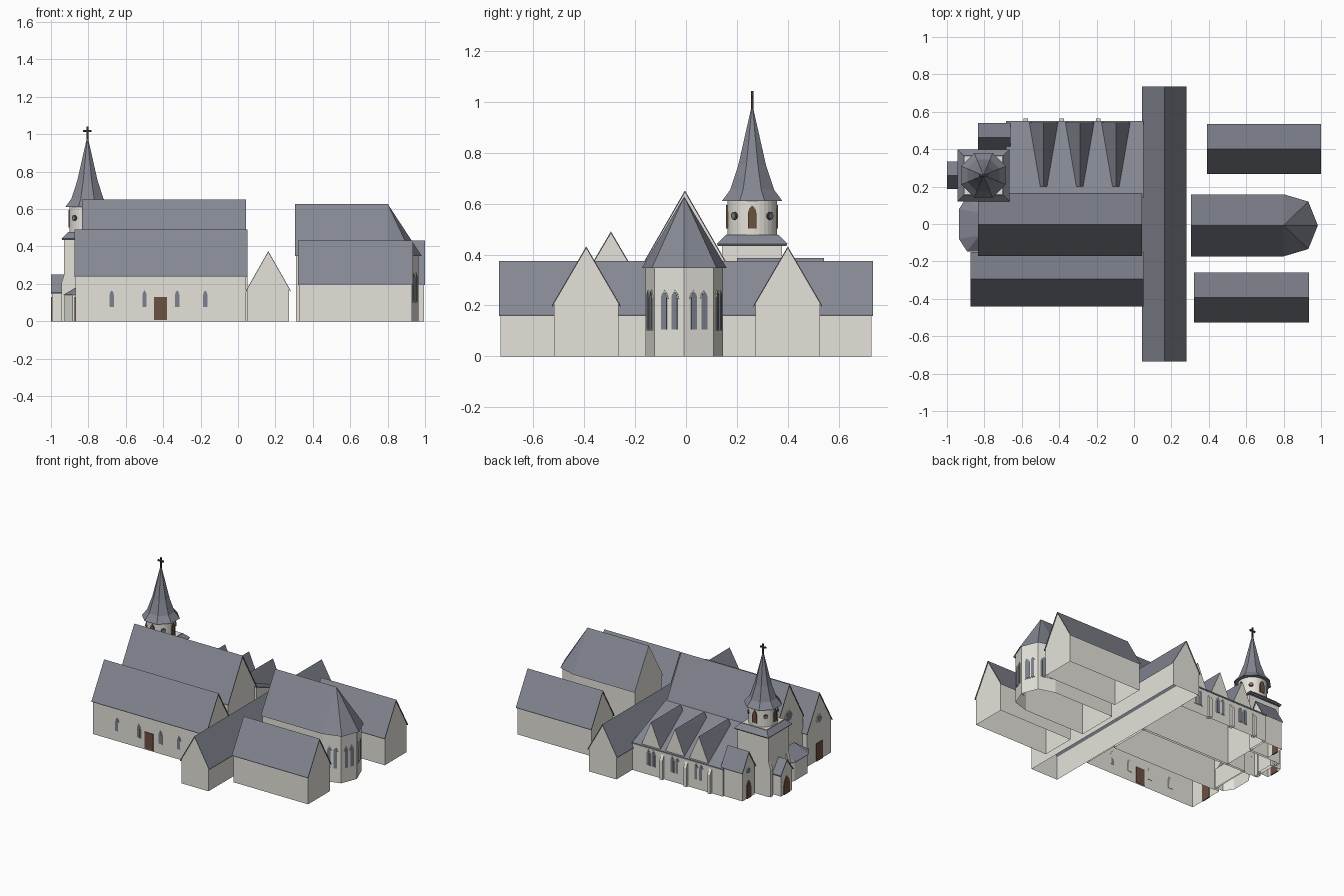
import bpy, bmesh
from math import pi, cos, sin, atan2, hypot
from mathutils import Matrix, Vector

if "Cube" in bpy.data.objects:
    bpy.data.objects.remove(bpy.data.objects["Cube"])


def material(name, rgb):
    m = bpy.data.materials.new(name)
    m.use_nodes = True
    m.diffuse_color = (*rgb, 1)
    m.node_tree.nodes["Principled BSDF"].inputs["Base Color"].default_value = (*rgb, 1)
    return m


WALL = material("pale plaster", (0.78, 0.765, 0.70))
SLATE = material("blue grey slate", (0.23, 0.24, 0.285))
GLASS = material("grey glass", (0.20, 0.22, 0.27))
WOOD = material("brown wood", (0.15, 0.08, 0.053))
IRON = material("dark iron", (0.05, 0.032, 0.025))


def finish(bm, name, mats, drop=None):
    """Make the object; faces for which drop(normal) holds are left open."""
    bmesh.ops.recalc_face_normals(bm, faces=bm.faces)
    if drop:
        bmesh.ops.delete(bm, geom=[f for f in bm.faces if drop(f.normal)], context="FACES")
    me = bpy.data.meshes.new(name)
    bm.to_mesh(me)
    bm.free()
    for m in mats:
        me.materials.append(m)
    ob = bpy.data.objects.new(name, me)
    bpy.context.collection.objects.link(ob)
    return ob


OPEN = lambda n: abs(n.z) > 0.2       # walls only: no floor, no ceiling
UNDERSIDE = lambda n: n.z < -0.9


def extrude(name, pts, place, a, b, mat, drop=None):
    """Closed 2D profile swept from a to b; place(u, v, w) gives the 3D point."""
    bm = bmesh.new()
    f = bm.faces.new([bm.verts.new(place(u, v, a)) for u, v in pts])
    geo = bmesh.ops.extrude_face_region(bm, geom=[f])["geom"]
    move = Vector(place(0, 0, b)) - Vector(place(0, 0, a))
    bmesh.ops.translate(bm, vec=move, verts=[g for g in geo if isinstance(g, bmesh.types.BMVert)])
    return finish(bm, name, [mat], drop)


ALONG_X = lambda u, v, w: (w, u, v)
ALONG_Y = lambda u, v, w: (u, w, v)
ALONG_Z = lambda u, v, w: (u, v, w)


def box(name, x0, x1, y0, y1, z0, z1, mat, drop=None):
    return extrude(name, [(x0, y0), (x1, y0), (x1, y1), (x0, y1)], ALONG_Z, z0, z1, mat, drop)


def hull(name, pts, gable_dir=None):
    """Slate roof open below; the upright gable facing gable_dir is plastered."""
    bm = bmesh.new()
    vs = [bm.verts.new(p) for p in pts]
    bmesh.ops.convex_hull(bm, input=vs)
    bmesh.ops.recalc_face_normals(bm, faces=bm.faces)
    for f in bm.faces:
        if gable_dir and f.normal.dot(Vector(gable_dir)) > 0.95:
            f.material_index = 1
    return finish(bm, name, [SLATE, WALL], UNDERSIDE)


def gabled(name, place, c, half, eave, ridge, a, b):
    """Gabled walls under a thin overhanging roof."""
    t, inset = 0.008, 0.008
    rise = (ridge - eave) / half
    extrude(name + "_roof", [(c - half, eave), (c, ridge), (c + half, eave), (c + half, eave - t),
                             (c, ridge - t), (c - half, eave - t)], place, a, b, SLATE)
    h, top = half - inset, eave - t + inset * rise + 0.002
    extrude(name + "_walls", [(c - h, 0), (c - h, top), (c, ridge - t + 0.002), (c + h, top),
                              (c + h, 0)], place, a + 0.006, b - 0.006, WALL, OPEN)


def panel(name, pts, x, y, z, yaw, mat, depth=0.005):
    """Thin plate on a wall whose outward direction is yaw."""
    n, s = (cos(yaw), sin(yaw)), (-sin(yaw), cos(yaw))
    place = lambda u, v, w: (x + s[0] * u + n[0] * w, y + s[1] * u + n[1] * w, z + v)
    return extrude(name, pts, place, -0.003, depth, mat)


def lancet(w, h):
    a = w / 2
    return [(-a, 0), (a, 0), (a, h - w), (a * 0.7, h - w * 0.42), (0, h),
            (-a * 0.7, h - w * 0.42), (-a, h - w)]


def disc(r):
    return [(r * cos(i * pi / 8), r * sin(i * pi / 8)) for i in range(16)]


def window(name, x, y, z, yaw, w, h, mat=GLASS):
    panel(name + "_surround", lancet(w + 0.012, h + 0.01), x, y, z - 0.004, yaw, WALL, 0.003)
    panel(name, lancet(w, h), x, y, z, yaw, mat)


def round_window(name, x, y, z, yaw, r):
    panel(name + "_ring", disc(r), x, y, z, yaw, WALL, 0.003)
    panel(name, disc(r * 0.75), x, y, z, yaw, GLASS)


def frustum(name, x, y, sides, r0, r1, z0, z1, mat):
    """Regular tapered block; radii are measured to the flats."""
    bm = bmesh.new()
    k = 1 / cos(pi / sides)
    bmesh.ops.create_cone(bm, cap_ends=True, segments=sides, radius1=r0 * k, radius2=r1 * k, depth=z1 - z0,
                          matrix=Matrix.Translation((x, y, (z0 + z1) / 2)) @ Matrix.Rotation(pi / sides, 4, "Z"))
    return finish(bm, name, [mat])


# Main gabled blocks
gabled("nave", ALONG_X, -0.004, 0.168, 0.36, 0.652, -0.835, 0.042)
gabled("south_aisle", ALONG_X, -0.295, 0.145, 0.244, 0.491, -0.875, 0.05)
gabled("transept", ALONG_Y, 0.162, 0.118, 0.167, 0.375, -0.735, 0.735)
gabled("south_east_chapel", ALONG_X, -0.392, 0.134, 0.202, 0.432, 0.32, 0.935)
gabled("north_east_chapel", ALONG_X, 0.4, 0.134, 0.202, 0.432, 0.39, 1.0)
gabled("north_west_chapel", ALONG_X, 0.463, 0.077, 0.21, 0.34, -0.835, -0.66)
gabled("west_porch", ALONG_X, 0.26, 0.073, 0.155, 0.25, -1.0, -0.9)

# Chancel with polygonal east end
cy = -0.007
plan = [(0.31, -0.152), (0.8, -0.152), (0.92, -0.116), (0.965, 0),
        (0.92, 0.116), (0.8, 0.152), (0.31, 0.152)]
eaves = [(0.305, -0.166), (0.8, -0.166), (0.932, -0.127), (0.983, 0),
         (0.932, 0.127), (0.8, 0.166), (0.305, 0.166)]
extrude("chancel_walls", [(x, y + cy) for x, y in plan], ALONG_Z, 0, 0.365, WALL, OPEN)
hull("chancel_roof", [(x, y + cy, 0.348) for x, y in eaves] + [(0.305, cy, 0.628), (0.8, cy, 0.628)], (-1, 0, 0))
for i in range(1, 5):
    (x0, y0), (x1, y1) = plan[i], plan[i + 1]
    dx, dy = x1 - x0, y1 - y0
    yaw = atan2(-dx, dy)
    for k in (-0.022, 0.022):
        f = 0.5 + k / hypot(dx, dy)
        window("chancel_window", x0 + dx * f, y0 + dy * f + cy, 0.105, yaw, 0.025, 0.15)

# Low western apse
apse = [(-0.82, -0.138), (-0.885, -0.138), (-0.928, -0.075), (-0.928, 0.075), (-0.885, 0.138), (-0.82, 0.138)]
extrude("west_apse_walls", apse, ALONG_Z, 0, 0.145, WALL, OPEN)
hull("west_apse_roof", [(x - 0.008, y * 1.06, 0.14) for x, y in apse]
     + [(-0.825, -0.06, 0.205), (-0.825, 0.06, 0.205)])

# North aisle with lean-to roof, dormers and buttresses
extrude("north_aisle_walls", [(0.14, 0), (0.545, 0), (0.545, 0.2), (0.14, 0.365)],
        ALONG_X, -0.68, 0.05, WALL, OPEN)
extrude("north_aisle_roof", [(0.552, 0.194), (0.552, 0.204), (0.14, 0.372), (0.14, 0.362)],
        ALONG_X, -0.685, 0.05, SLATE)
for cx in (-0.483, -0.29, -0.097):
    hull("dormer", [(cx - 0.08, 0.542, 0.2), (cx + 0.08, 0.542, 0.2), (cx, 0.542, 0.386),
                    (cx - 0.02, 0.2, 0.343), (cx + 0.02, 0.2, 0.343), (cx, 0.2, 0.386)], (0, 1, 0))
    for k in (-0.02, 0.02):
        window("north_window", cx + k, 0.545, 0.07, pi / 2, 0.022, 0.11)
    bx = cx - 0.095
    extrude("buttress", [(0.53, 0), (0.563, 0), (0.563, 0.14), (0.545, 0.175), (0.53, 0.175)],
            ALONG_X, bx - 0.012, bx + 0.012, WALL, UNDERSIDE)

# Tower: square base, skirt roof, round belfry, flared spire and cross
tx, ty = -0.805, 0.26
box("tower_base", tx - 0.125, tx + 0.125, ty - 0.118, ty + 0.118, 0, 0.445, WALL, OPEN)
frustum("tower_cornice", tx, ty, 4, 0.134, 0.138, 0.434, 0.442, SLATE)
frustum("tower_skirt_roof", tx, ty, 4, 0.139, 0.105, 0.442, 0.476, SLATE)
frustum("tower_top_floor", tx, ty, 4, 0.1, 0.1, 0.46, 0.478, WALL)
frustum("belfry", tx, ty, 32, 0.097, 0.097, 0.475, 0.615, WALL)
profile = [(0.119, 0.61), (0.086, 0.655), (0.054, 0.753), (0.004, 0.975)]
for (r0, z0), (r1, z1) in zip(profile, profile[1:]):
    frustum("spire", tx, ty, 8, r0, r1, z0, z1, SLATE)
for i in range(8):
    a = i * pi / 4
    x, y = tx + 0.097 * cos(a), ty + 0.097 * sin(a)
    if i % 2:
        panel("belfry_round_louvre", disc(0.016), x, y, 0.552, a, WOOD)
        panel("belfry_round_pane", disc(0.01), x, y, 0.552, a, GLASS, 0.007)
    else:
        panel("belfry_louvre", lancet(0.034, 0.092), x, y, 0.502, a, WOOD)
box("cross_post", tx - 0.005, tx + 0.005, ty - 0.005, ty + 0.005, 0.96, 1.042, IRON)
box("cross_arm", tx - 0.023, tx + 0.023, ty - 0.005, ty + 0.005, 1.012, 1.022, IRON)
for s in (-1, 1):
    y = ty + s * 0.1
    extrude("tower_buttress", [(-0.92, 0), (-0.945, 0), (-0.945, 0.2), (-0.93, 0.25), (-0.92, 0.25)],
            ALONG_Y, y - 0.014, y + 0.014, WALL, UNDERSIDE)

# Windows and door of the south wall
for x in (-0.675, -0.5, -0.325, -0.175):
    window("south_window", x, -0.432, 0.075, -pi / 2, 0.022, 0.09)
rect = lambda w, h: [(-w / 2, 0), (w / 2, 0), (w / 2, h), (-w / 2, h)]
panel("south_door", rect(0.07, 0.122), -0.415, -0.432, 0.008, -pi / 2, WOOD)

# West doors and round windows
panel("aisle_west_door", rect(0.07, 0.13), -0.869, -0.295, 0, pi, WOOD)
round_window("aisle_round_window", -0.869, -0.295, 0.3, pi, 0.034)
round_window("nave_round_window", -0.829, -0.003, 0.42, pi, 0.045)
panel("porch_door", lancet(0.07, 0.13), -0.994, 0.26, 0, pi, WOOD)
panel("chapel_west_door", lancet(0.05, 0.13), -0.829, 0.463, 0, pi, WOOD)
round_window("chapel_round_window", -0.829, 0.463, 0.2, pi, 0.024)
